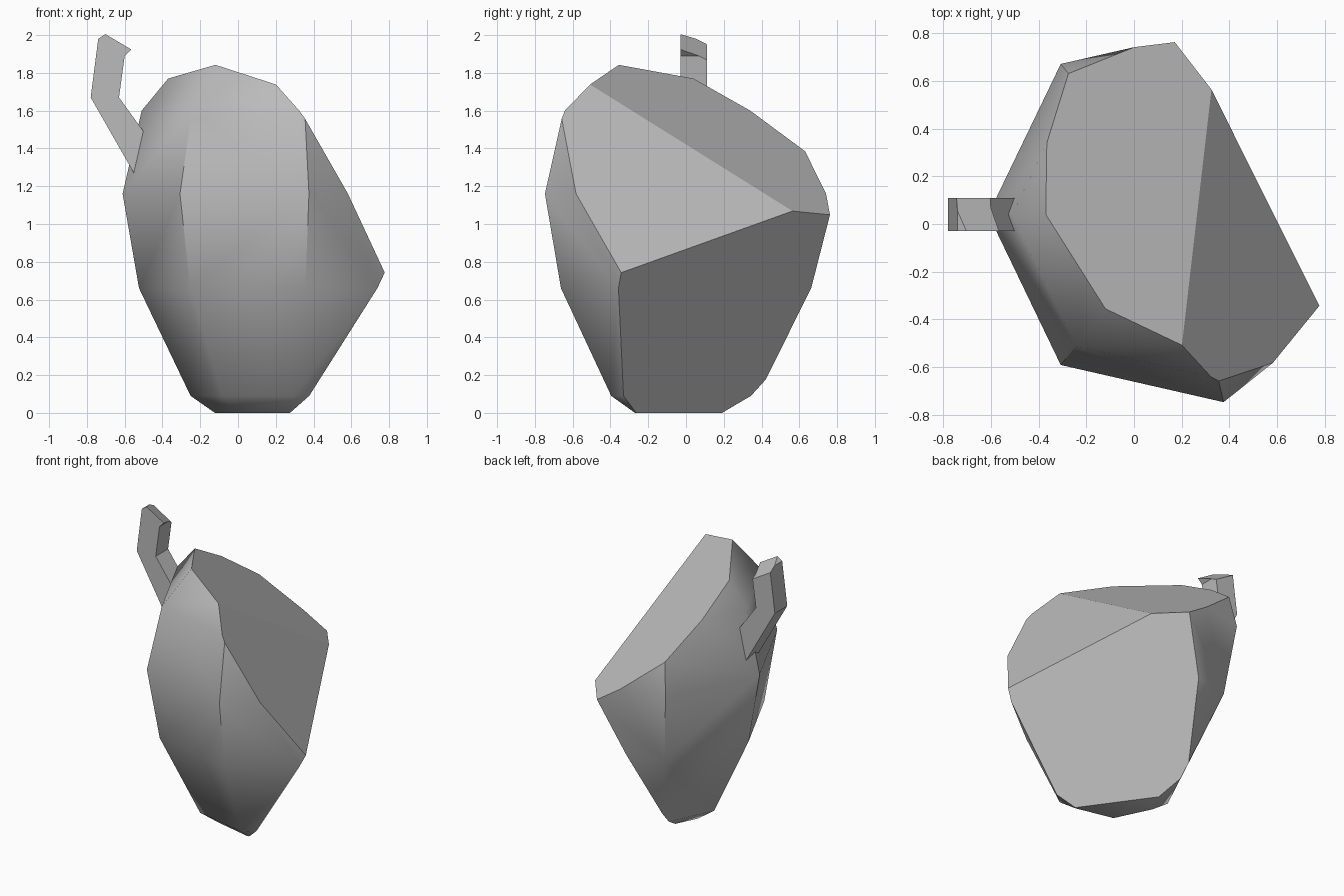
import bpy, bmesh, math
from mathutils import Vector

cube = bpy.data.objects.get("Cube")
if cube:
    bpy.data.objects.remove(cube, do_unlink=True)

stone = bpy.data.materials.new("plain_grey")
stone.use_nodes = True
grey = (0.5, 0.5, 0.5, 1)
stone.diffuse_color = grey
stone.node_tree.nodes["Principled BSDF"].inputs["Base Color"].default_value = grey

# Slicing planes: a point and the direction of the side that is removed
TOP_CUT = (Vector((0, 0, 1.574)), Vector((0.59, 0.557, 1)))
SIDE_CUT = (Vector((0, 0, 1.837)), Vector((1.603, 0.44, 1)))
UNDER_CUT = (Vector((0.087, 0, 0)), Vector((1, 0.714, -0.599)))


def slice_solid(bm, point, direction):
    """Remove everything beyond the plane and close the hole with a flat face."""
    result = bmesh.ops.bisect_plane(
        bm, geom=bm.verts[:] + bm.edges[:] + bm.faces[:], dist=1e-5,
        plane_co=point, plane_no=direction, clear_outer=True)
    rim = [e for e in result["geom_cut"]
           if isinstance(e, bmesh.types.BMEdge) and e.is_boundary]
    for face in bmesh.ops.holes_fill(bm, edges=rim)["faces"]:
        face.smooth = False


def loft(bm, rings):
    """Skin a closed solid over rings of equal length."""
    loops = [[bm.verts.new(p) for p in ring] for ring in rings]
    n = len(loops[0])
    for low, high in zip(loops, loops[1:]):
        for i in range(n):
            j = (i + 1) % n
            bm.faces.new((low[i], low[j], high[j], high[i]))
    bm.faces.new(loops[0][::-1])
    bm.faces.new(loops[-1])


def finish(bm, name, sharp_angle):
    bmesh.ops.recalc_face_normals(bm, faces=bm.faces[:])
    for edge in bm.edges:
        edge.smooth = edge.calc_face_angle(0) < math.radians(sharp_angle)
    mesh = bpy.data.meshes.new(name)
    bm.to_mesh(mesh)
    bm.free()
    mesh.materials.append(stone)
    obj = bpy.data.objects.new(name, mesh)
    bpy.context.collection.objects.link(obj)


# Seven-sided barrel body, sliced three times
SIDES = 7
AXIS_X, AXIS_Y = 0.196, 0.04
profile = [(0.318, 0), (0.447, 0.09), (0.72, 0.66),
           (0.807, 1.16), (0.706, 1.6), (0.376, 2.0)]
body = bmesh.new()
loft(body, [[(AXIS_X + r * math.cos(math.pi + math.tau * i / SIDES),
              AXIS_Y + r * math.sin(math.pi + math.tau * i / SIDES), z)
             for i in range(SIDES)] for r, z in profile])
for face in body.faces:
    face.smooth = True
for cut in (TOP_CUT, SIDE_CUT, UNDER_CUT):
    slice_solid(body, *cut)
finish(body, "barrel_body", 48)

# Bent handle stub, as outer and inner (x, z) pairs, sliced by the top plane
path = [((-0.48, 1.145), (-0.40, 1.352)),
        ((-0.78, 1.67), (-0.63, 1.67)),
        ((-0.74, 1.98), (-0.60, 1.89)),
        ((-0.50, 2.14), (-0.46, 2.03))]
HALF = 0.07
handle = bmesh.new()
loft(handle, [[(ox, AXIS_Y - HALF, oz), (ix, AXIS_Y - HALF, iz),
               (ix, AXIS_Y + HALF, iz), (ox, AXIS_Y + HALF, oz)]
              for (ox, oz), (ix, iz) in path])
slice_solid(handle, *TOP_CUT)
finish(handle, "handle", 30)
